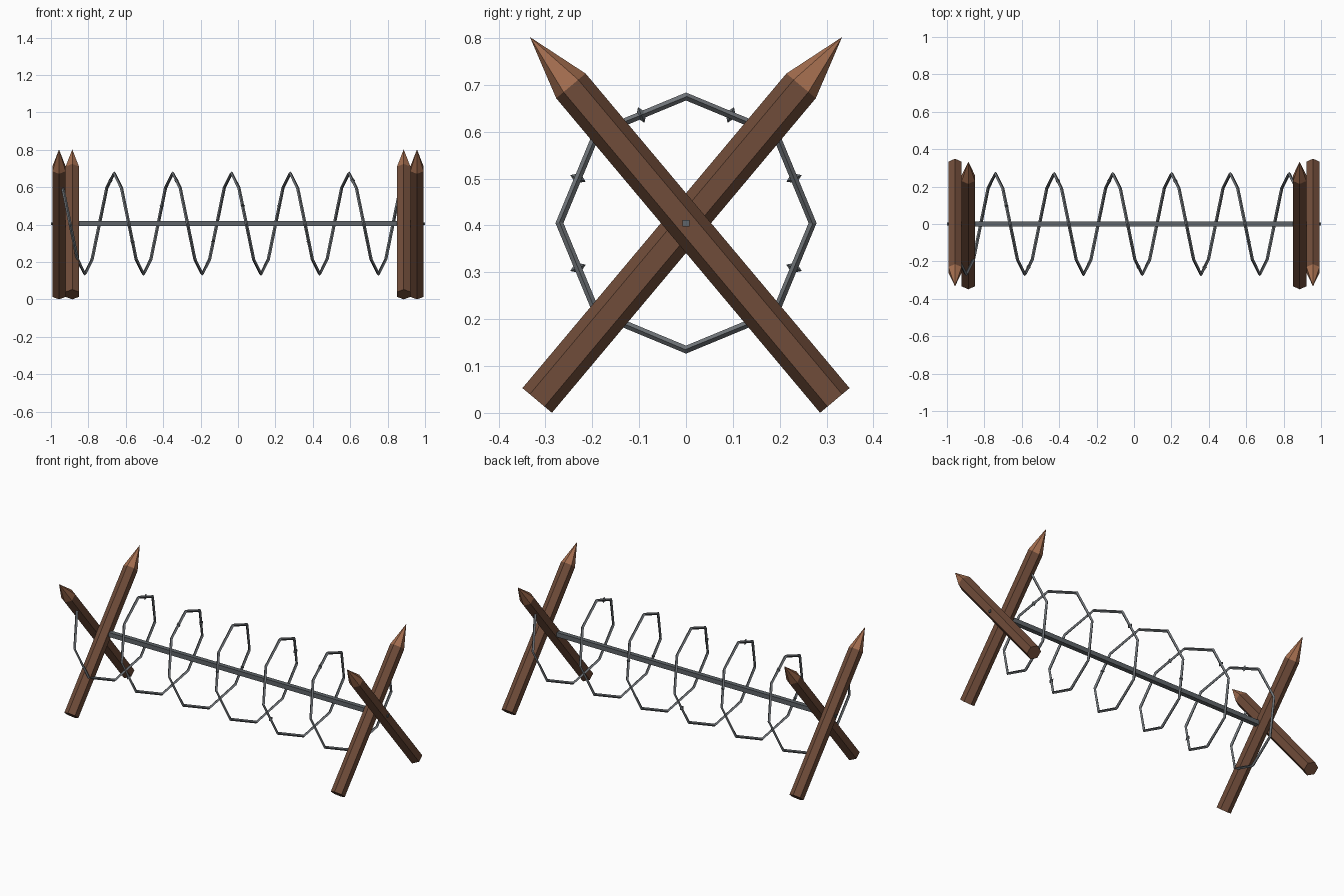
import bpy, bmesh, math
from mathutils import Matrix, Vector

if "Cube" in bpy.data.objects:
    bpy.data.objects.remove(bpy.data.objects["Cube"])

AXIS_Z = 0.405          # height of the crossing and of the rod
LEAN = math.radians(40)


def material(name, rgb):
    m = bpy.data.materials.new(name)
    m.diffuse_color = (*rgb, 1)
    m.use_nodes = True
    m.node_tree.nodes["Principled BSDF"].inputs["Base Color"].default_value = m.diffuse_color
    return m


BARK = material("brown wood", (0.160, 0.072, 0.041))
CUT = material("fresh cut wood", (0.370, 0.155, 0.078))
WIRE = material("wire grey", (0.165, 0.180, 0.195))
ROD = material("rod grey", (0.115, 0.130, 0.142))


def add_object(name, bm, mats):
    bmesh.ops.recalc_face_normals(bm, faces=bm.faces)
    me = bpy.data.meshes.new(name)
    bm.to_mesh(me)
    bm.free()
    for m in mats:
        me.materials.append(m)
    ob = bpy.data.objects.new(name, me)
    bpy.context.collection.objects.link(ob)
    return ob


# Six-sided stake with a sharpened, lighter tip
def stake(name, x, lean, r=0.041, low=-0.494, shoulder=0.382, tip=0.518):
    bm = bmesh.new()

    def ring(z):
        return [bm.verts.new((r * math.sin(k * math.pi / 3), r * math.cos(k * math.pi / 3), z))
                for k in range(6)]

    a, b = ring(low), ring(shoulder)
    apex = bm.verts.new((0, 0, tip))
    bm.faces.new(a)
    for k in range(6):
        n = (k + 1) % 6
        bm.faces.new((a[k], a[n], b[n], b[k]))
        bm.faces.new((b[k], b[n], apex)).material_index = 1
    ob = add_object(name, bm, [BARK, CUT])
    ob.location = (x, 0, AXIS_Z)
    ob.rotation_euler = (-lean * LEAN, 0, 0)


for side, s in (("left", -1), ("right", 1)):
    stake(side + "_inner_stake", s * 0.886, 1)
    stake(side + "_outer_stake", s * 0.957, -1)

# Square rod with thinner ends poking out through the stakes
bm = bmesh.new()
for length, width in ((1.80, 0.027), (2.0, 0.014)):
    bmesh.ops.create_cube(bm, size=1, matrix=Matrix.Translation((0, 0, AXIS_Z))
                          @ Matrix.Diagonal((length, width, width, 1)))
add_object("centre_rod", bm, [ROD])

# Coiled wire, eight straight pieces to each turn
RADIUS, PITCH, START, PIECES = 0.27, 0.314, -0.937, 46


def coil_point(i):
    a = math.radians(135 + 45 * i)
    return Vector((START + PITCH * i / 8, RADIUS * math.cos(a), AXIS_Z + RADIUS * math.sin(a)))


bm = bmesh.new()
rings = []
for i in range(PIECES + 1):
    p = coil_point(i)
    out = Vector((0, p.y, p.z - AXIS_Z)).normalized()
    along = (coil_point(i + 1) - coil_point(i - 1)).normalized()
    side = along.cross(out)
    rings.append([bm.verts.new(p + d * 0.0085) for d in (out, side, -out, -side)])
for a, b in zip(rings, rings[1:]):
    for k in range(4):
        n = (k + 1) % 4
        bm.faces.new((a[k], a[n], b[n], b[k]))
bm.faces.new(rings[0])
bm.faces.new(rings[-1])
add_object("coiled_wire", bm, [WIRE])

# Small double-pointed barbs in the middle of some pieces
bm = bmesh.new()
for i in (6, 9, 13, 15, 20, 24, 29, 33, 39):
    p, q = coil_point(i), coil_point(i + 1)
    mid = (p + q) / 2
    out = Vector((0, mid.y, mid.z - AXIS_Z)).normalized()
    turn = out.to_track_quat('Z', 'Y').to_matrix().to_4x4()
    for flip in (0, math.pi):
        bmesh.ops.create_cone(bm, cap_ends=True, segments=4, radius1=0.012, radius2=0, depth=0.018,
                              matrix=Matrix.Translation(mid) @ turn
                              @ Matrix.Rotation(flip, 4, 'X') @ Matrix.Translation((0, 0, 0.009)))
add_object("wire_barbs", bm, [ROD])
